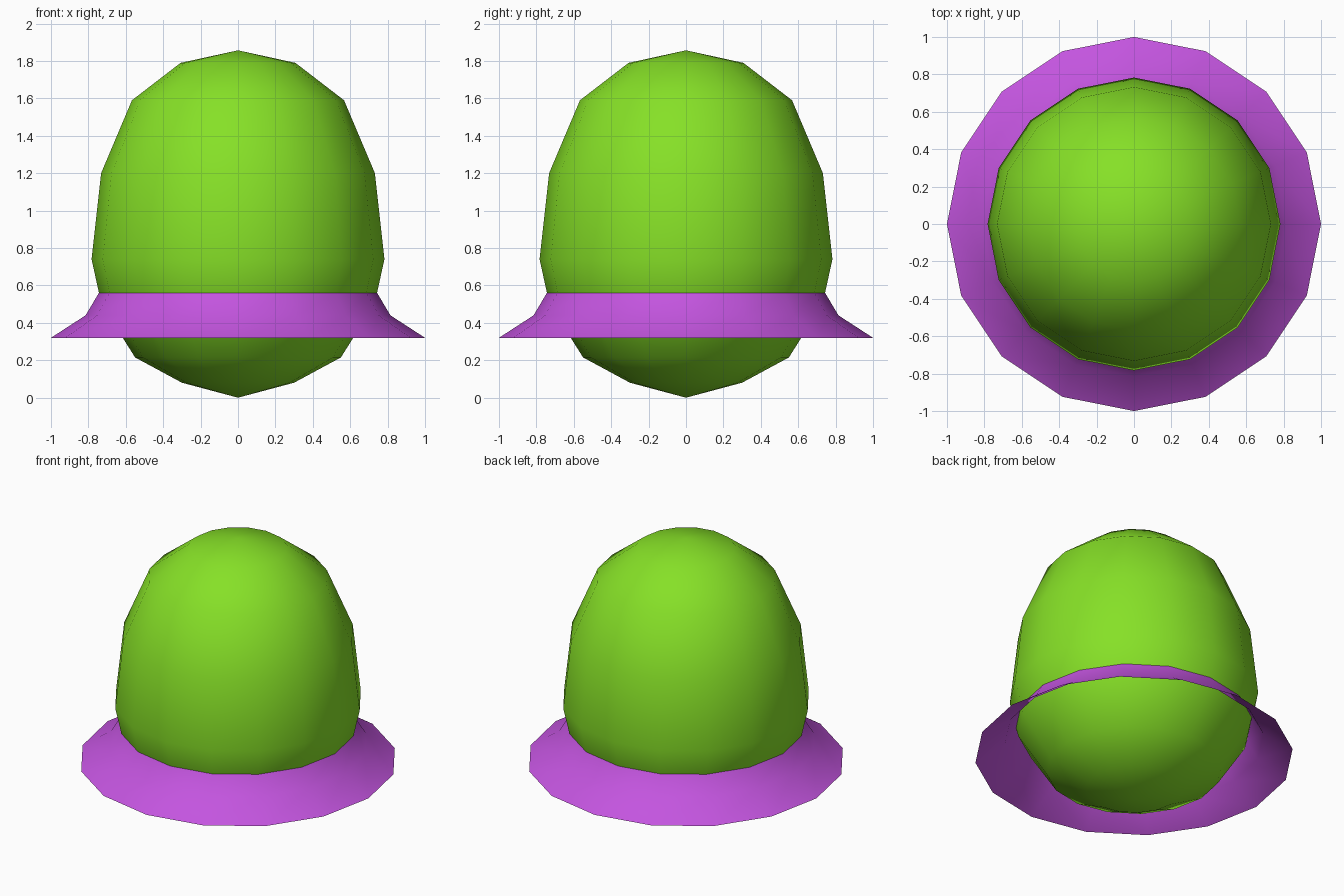
import bpy, bmesh, math

if "Cube" in bpy.data.objects:
    bpy.data.objects.remove(bpy.data.objects["Cube"], do_unlink=True)

SIDES = 16


def material(name, rgb):
    mat = bpy.data.materials.new(name)
    mat.use_nodes = True
    mat.diffuse_color = (*rgb, 1)
    mat.node_tree.nodes["Principled BSDF"].inputs["Base Color"].default_value = (*rgb, 1)
    return mat


def lathe(name, profile, mat):
    """Turn a (radius, height) profile, listed bottom to top, around the z axis."""
    bm = bmesh.new()
    points = [bm.verts.new((r, 0, z)) for r, z in profile]
    edges = [bm.edges.new(pair) for pair in zip(points, points[1:])]
    bmesh.ops.spin(bm, geom=points + edges, cent=(0, 0, 0), axis=(0, 0, 1),
                   angle=math.tau, steps=SIDES, use_merge=True)
    bmesh.ops.remove_doubles(bm, verts=bm.verts[:], dist=0.0005)
    # Make every face look away from the axis
    bm.normal_update()
    inward = [f for f in bm.faces
              if f.normal.xy.dot(f.calc_center_median().xy) < 0]
    bmesh.ops.reverse_faces(bm, faces=inward)
    for face in bm.faces:
        face.smooth = True
    mesh = bpy.data.meshes.new(name)
    bm.to_mesh(mesh)
    bm.free()
    mesh.materials.append(mat)
    obj = bpy.data.objects.new(name, mesh)
    bpy.context.collection.objects.link(obj)
    return obj


green = material("lime green", (0.24, 0.75, 0.02))
purple = material("bright purple", (0.55, 0.09, 0.74))

# Rounded body: a stretched low-poly ball with a pole at each end
lathe("body", [(0, 0), (0.3, 0.08), (0.55, 0.215), (0.73, 0.5), (0.783, 0.74),
               (0.732, 1.2), (0.567, 1.59), (0.307, 1.79), (0, 1.857)], green)

# Open flared skirt around the body
lathe("flared_skirt", [(1, 0.32), (0.815, 0.44), (0.742, 0.563)], purple)
